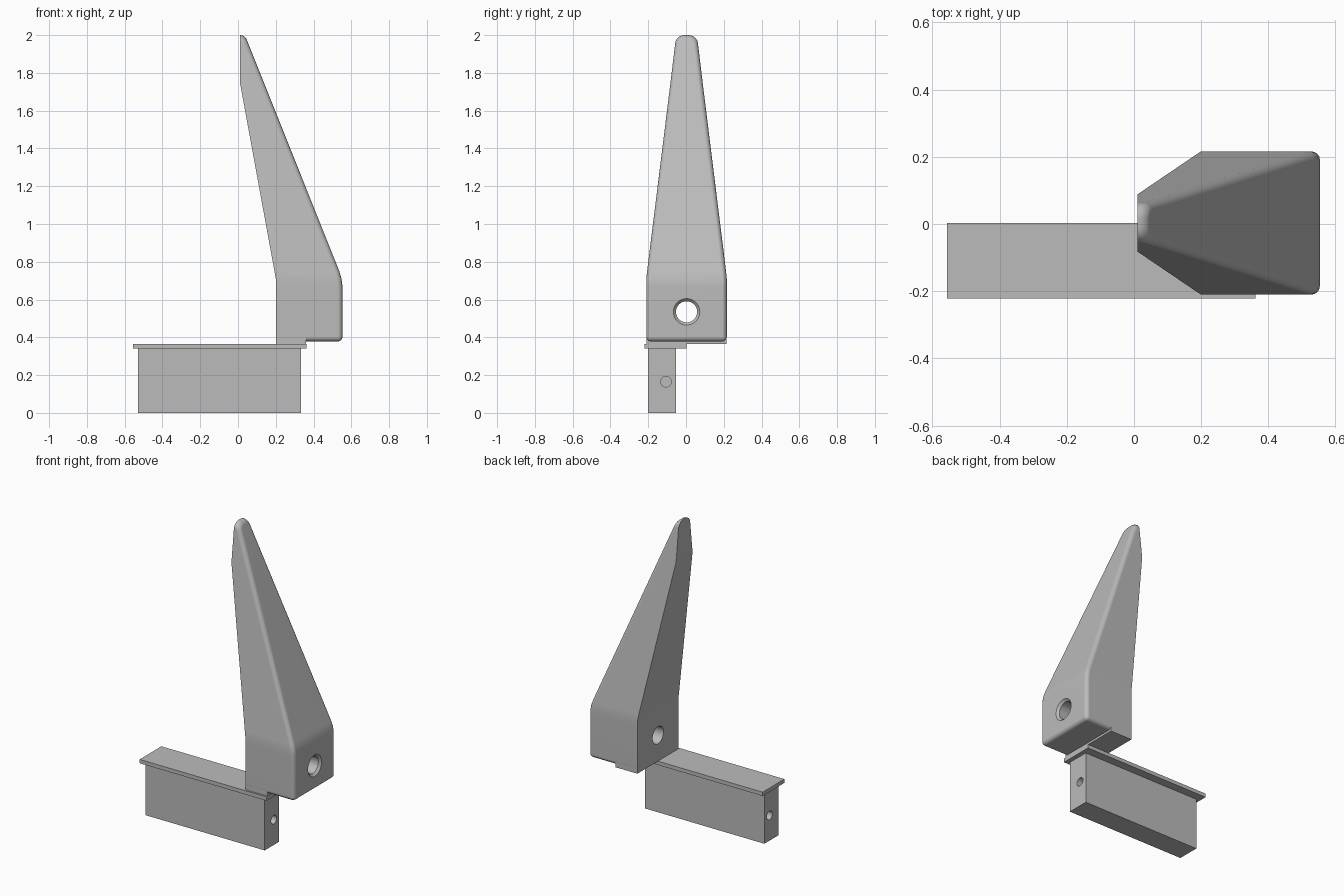
import bpy, bmesh, math
from mathutils import Matrix, Vector

if "Cube" in bpy.data.objects:
    bpy.data.objects.remove(bpy.data.objects["Cube"], do_unlink=True)

grey = bpy.data.materials.new("plain_grey")
grey.use_nodes = True
grey.diffuse_color = (0.5, 0.5, 0.5, 1)
grey.node_tree.nodes["Principled BSDF"].inputs["Base Color"].default_value = (0.5, 0.5, 0.5, 1)


def finish(bm, name):
    bmesh.ops.recalc_face_normals(bm, faces=bm.faces)
    mesh = bpy.data.meshes.new(name)
    bm.to_mesh(mesh)
    bm.free()
    mesh.materials.append(grey)
    obj = bpy.data.objects.new(name, mesh)
    bpy.context.collection.objects.link(obj)
    return obj


def box(name, low, high):
    low, high = Vector(low), Vector(high)
    bm = bmesh.new()
    bmesh.ops.create_cube(bm, size=1, matrix=Matrix.Translation((low + high) / 2)
                          @ Matrix.Diagonal((*(high - low), 1)))
    return finish(bm, name)


def drill(target, x0, x1, y, z, r0, r1):
    """Cut a round, optionally tapered, hole along x."""
    bm = bmesh.new()
    bmesh.ops.create_cone(bm, cap_ends=True, segments=40, radius1=r0, radius2=r1, depth=x1 - x0,
                          matrix=Matrix.Translation(((x0 + x1) / 2, y, z))
                          @ Matrix.Rotation(math.pi / 2, 4, 'Y'))
    cutter = finish(bm, "hole_cutter")
    cutter.hide_render = True
    mod = target.modifiers.new("hole", 'BOOLEAN')
    mod.operation, mod.solver, mod.object = 'DIFFERENCE', 'EXACT', cutter
    activate(target)
    bpy.ops.object.modifier_apply(modifier=mod.name)
    bpy.data.objects.remove(cutter, do_unlink=True)


def activate(obj):
    bpy.ops.object.select_all(action='DESELECT')
    obj.select_set(True)
    bpy.context.view_layer.objects.active = obj


def smooth(obj):
    activate(obj)
    bpy.ops.object.shade_smooth_by_angle(angle=math.radians(32))
    mod = obj.modifiers.new("flat_face_normals", 'WEIGHTED_NORMAL')
    mod.keep_sharp = True


def bevel(bm, edges, width, segments):
    bmesh.ops.bevel(bm, geom=edges, offset=width, segments=segments, profile=0.5,
                    affect='EDGES', clamp_overlap=False)
    bm.normal_update()


# Horn: rectangular sections (height, back x, front x, half width)
HORN_Y = 0.003
sections = [(0.378, 0.2, 0.553, 0.213), (0.67, 0.2, 0.553, 0.213), (0.71, 0.2, 0.548, 0.213),
            (0.75, 0.193, 0.536, 0.209), (1.75, 0.01, 0.137, 0.085), (2.0, 0.01, 0.037, 0.055)]
bm = bmesh.new()
rings = [[bm.verts.new((x, HORN_Y + s * w, z)) for x, s in ((a, -1), (b, -1), (b, 1), (a, 1))]
         for z, a, b, w in sections]
for low, high in zip(rings, rings[1:]):
    for i in range(4):
        j = (i + 1) % 4
        bm.faces.new((low[i], low[j], high[j], high[i]))
bm.faces.new(rings[0][::-1])
bm.faces.new(rings[-1])
bmesh.ops.recalc_face_normals(bm, faces=bm.faces)
bm.normal_update()

# Rounded tip
tip = [e for e in bm.edges if all(v.co.z > 1.99 for v in e.verts)
       and abs(e.verts[0].co.y - e.verts[1].co.y) < 0.001]
bevel(bm, tip, 0.042, 5)

# Rounded rim of the outer face and lower side edges
rim = []
for e in bm.edges:
    normals = [f.normal for f in e.link_faces]
    outer = sum(n.x > 0.9 for n in normals) == 1
    under = any(n.z < -0.9 for n in normals) and any(abs(n.y) > 0.9 for n in normals)
    if outer or under:
        rim.append(e)
bevel(bm, rim, 0.025, 4)
horn = finish(bm, "horn")

# Cross hole with a flared mouth on the outer side
drill(horn, 0.1, 0.7, HORN_Y, 0.535, 0.056, 0.056)
drill(horn, 0.537, 0.555, HORN_Y, 0.535, 0.054, 0.072)
smooth(horn)

# Shallow foot joining the horn to the plate
box("horn_foot", (0.201, HORN_Y - 0.212, 0.364), (0.36, HORN_Y + 0.212, 0.41))

# Base bar with a blind hole in each end, and its cover plate
bar = box("base_bar", (-0.53, -0.2, 0), (0.333, -0.052, 0.34))
drill(bar, -0.6, -0.4, -0.106, 0.165, 0.028, 0.028)
drill(bar, 0.2, 0.4, -0.106, 0.165, 0.028, 0.028)
smooth(bar)
box("cover_plate", (-0.556, -0.221, 0.34), (0.362, 0.003, 0.365))
